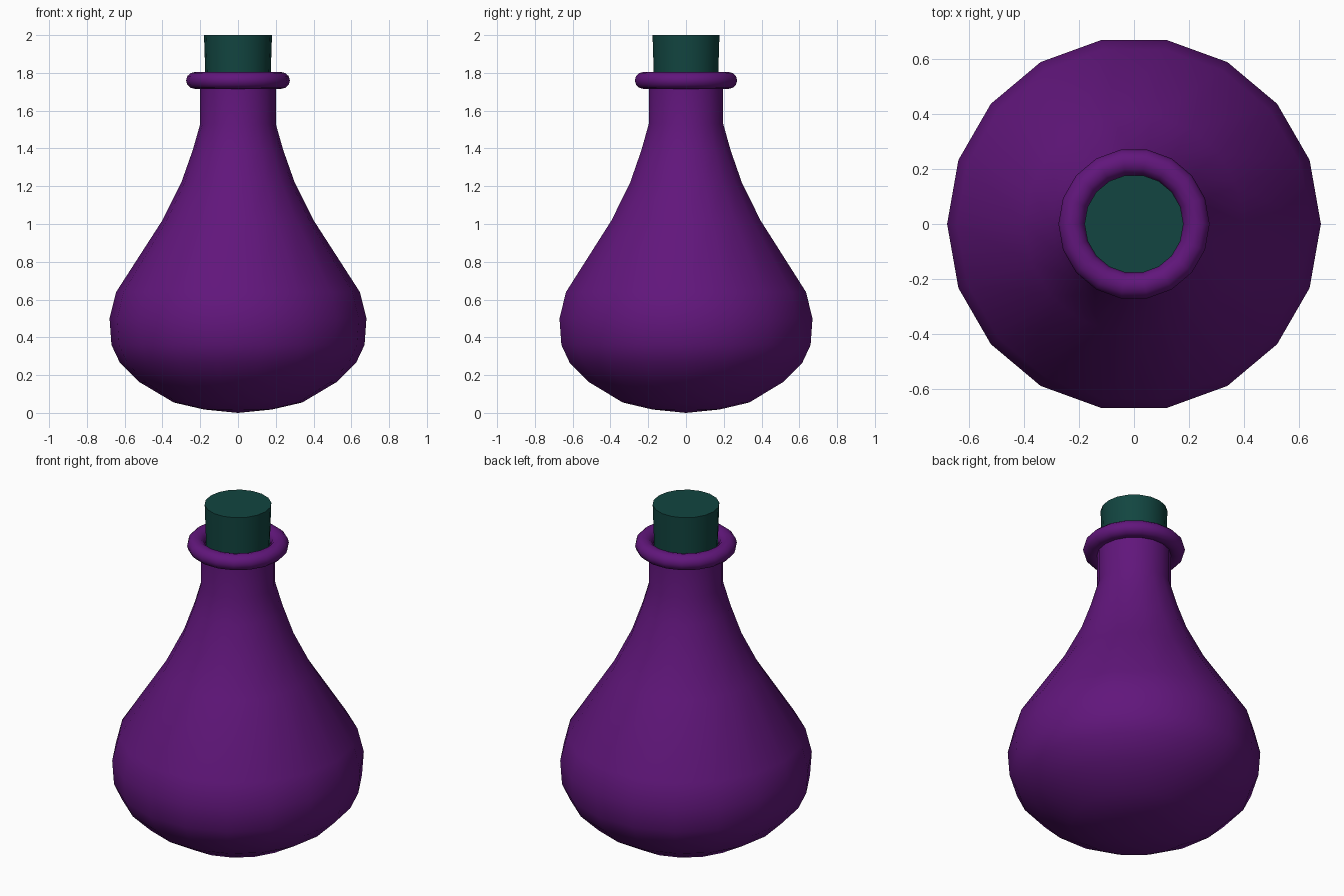
import bpy, math

if "Cube" in bpy.data.objects:
    bpy.data.objects.remove(bpy.data.objects["Cube"])

SIDES = 18


def material(name, color):
    m = bpy.data.materials.new(name)
    m.diffuse_color = (*color, 1)
    m.use_nodes = True
    m.node_tree.nodes["Principled BSDF"].inputs["Base Color"].default_value = m.diffuse_color
    return m


def lathe(name, profile, mat, closed=False, sharp=40):
    """Revolve (radius, z) points around z; radius 0 becomes a pole."""
    verts, rings = [], []
    for r, z in profile:
        n = 1 if r == 0 else SIDES
        rings.append([len(verts) + i for i in range(n)])
        for i in range(n):
            a = 2 * math.pi * i / SIDES
            verts.append((r * math.cos(a), r * math.sin(a), z))
    pairs = list(zip(rings, rings[1:]))
    if closed:
        pairs.append((rings[-1], rings[0]))
    faces = []
    for lo, hi in pairs:
        for i in range(SIDES):
            j = (i + 1) % SIDES
            if len(lo) == 1:
                faces.append((lo[0], hi[j], hi[i]))
            elif len(hi) == 1:
                faces.append((lo[i], lo[j], hi[0]))
            else:
                faces.append((lo[i], lo[j], hi[j], hi[i]))
    mesh = bpy.data.meshes.new(name)
    mesh.from_pydata(verts, [], faces)
    mesh.materials.append(mat)
    ob = bpy.data.objects.new(name, mesh)
    bpy.context.collection.objects.link(ob)
    bpy.ops.object.select_all(action='DESELECT')
    ob.select_set(True)
    bpy.context.view_layer.objects.active = ob
    bpy.ops.object.shade_smooth_by_angle(angle=math.radians(sharp))
    return ob


purple = material("purple_glass", (0.12, 0.008, 0.2))
green = material("green_stopper", (0.006, 0.06, 0.052))

# Flask body and neck
lathe("flask_body", [
    (0, 0), (0.18, 0.018), (0.34, 0.055), (0.52, 0.162), (0.625, 0.265),
    (0.67, 0.36), (0.68, 0.50), (0.645, 0.64), (0.40, 1.02), (0.30, 1.22),
    (0.24, 1.39), (0.20, 1.53), (0.20, 1.74)], purple, sharp=60)

# Rounded lip around the neck
lip = [(0.227 + 0.048 * math.cos(math.radians(a)),
        1.76 + 0.045 * math.sin(math.radians(a))) for a in range(0, 360, 30)]
lathe("neck_lip", lip, purple, closed=True, sharp=60)

# Slightly tapered stopper
lathe("stopper", [(0, 1.7), (0.17, 1.7), (0.18, 2.0), (0, 2.0)], green)
